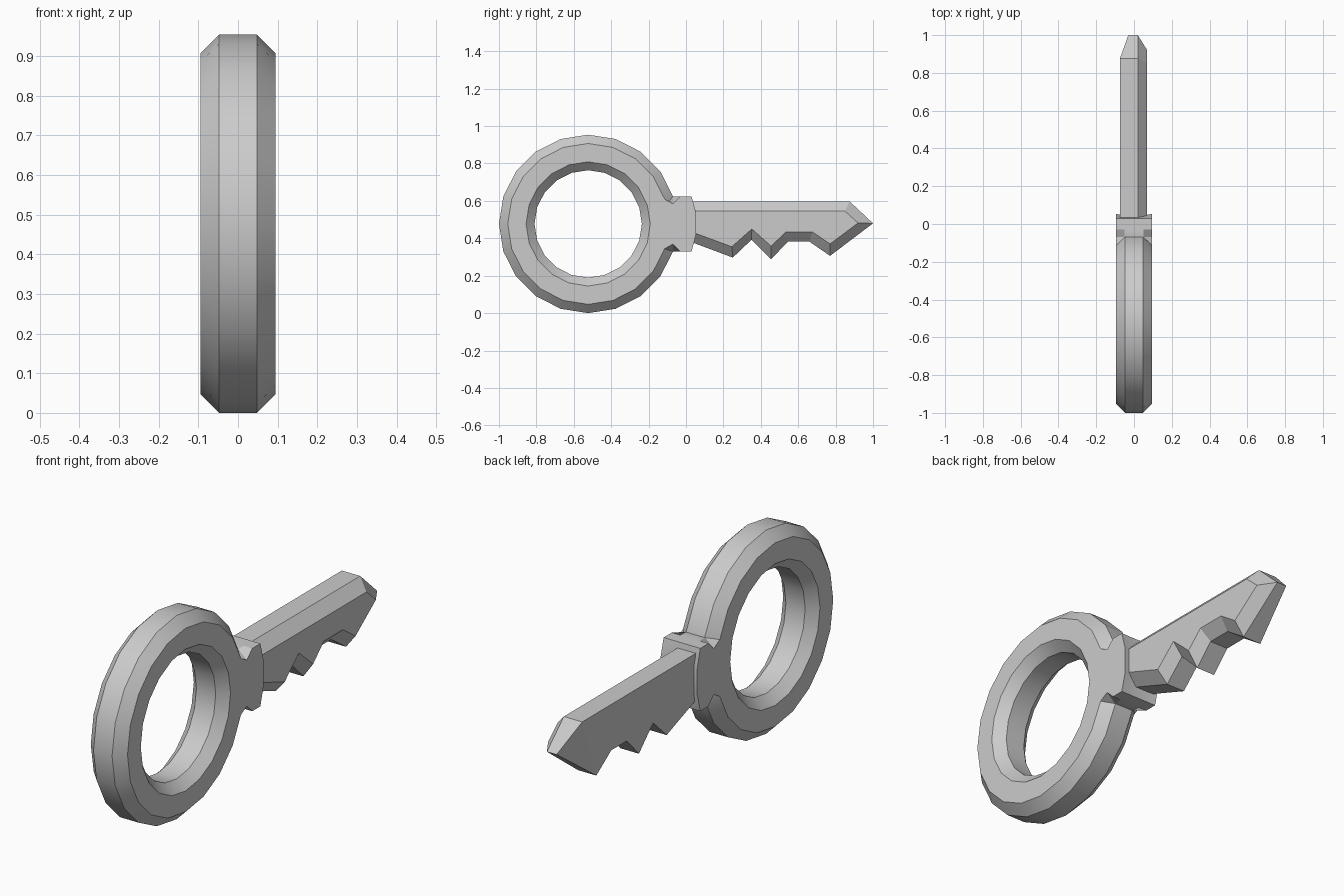
import bpy, bmesh, math

if "Cube" in bpy.data.objects:
    bpy.data.objects.remove(bpy.data.objects["Cube"])

CY, CZ = -0.523, 0.477   # centre of the ring handle


def finish(bm, name, smooth=False):
    bmesh.ops.recalc_face_normals(bm, faces=bm.faces[:])
    me = bpy.data.meshes.new(name)
    bm.to_mesh(me)
    bm.free()
    ob = bpy.data.objects.new(name, me)
    bpy.context.collection.objects.link(ob)
    if smooth:
        bpy.context.view_layer.objects.active = ob
        ob.select_set(True)
        bpy.ops.object.shade_smooth_by_angle(angle=math.radians(30))
        ob.select_set(False)
    return ob


def skin(bm, loops, closed=False):
    """Join equal-length vertex loops with quads."""
    pairs = list(zip(loops, loops[1:] + loops[:1])) if closed else list(zip(loops, loops[1:]))
    for a, b in pairs:
        n = len(a)
        for i in range(n):
            j = (i + 1) % n
            bm.faces.new((a[i], a[j], b[j], b[i]))


# Ring handle: chamfered section swept round 20 sides
section = [(0.477, -0.048), (0.477, 0.048), (0.43, 0.095), (0.332, 0.095),
           (0.287, 0.05), (0.287, -0.05), (0.332, -0.095), (0.43, -0.095)]
bm = bmesh.new()
loops = []
for k in range(20):
    t = math.radians(18 * k)
    loops.append([bm.verts.new((x, CY + r * math.cos(t), CZ + r * math.sin(t)))
                  for r, x in section])
skin(bm, loops, closed=True)
finish(bm, "ring_handle", smooth=True)

# Neck collar: half outlines (y, height above centre) mirrored in z
side = [(-0.18, 0.08), (-0.115, 0.133), (-0.07, 0.108), (-0.03, 0.147), (0.03, 0.147), (0.053, 0.06)]
core = [(-0.18, 0.08), (-0.115, 0.133), (-0.07, 0.147), (-0.03, 0.147), (0.03, 0.147), (0.045, 0.06)]
bm = bmesh.new()
loops = []
for x, half in ((-0.095, side), (-0.05, core), (0.05, core), (0.095, side)):
    outline = half + [(y, -h) for y, h in reversed(half)]
    loops.append([bm.verts.new((x, y, CZ + h)) for y, h in outline])
skin(bm, loops)
bm.faces.new(loops[0])
bm.faces.new(loops[-1])
finish(bm, "neck_collar", smooth=True)

# Toothed blade: full outline on the left, chamfered to a smaller one on the right
outer = [(1.0, 0.48), (0.875, 0.597), (0.02, 0.597), (0.02, 0.383), (0.25, 0.297), (0.35, 0.392),
         (0.455, 0.288), (0.545, 0.382), (0.66, 0.382), (0.77, 0.306)]
inner = [(0.92, 0.482), (0.85, 0.545), (0.02, 0.545), (0.02, 0.438), (0.245, 0.355), (0.352, 0.45),
         (0.455, 0.358), (0.535, 0.435), (0.675, 0.435), (0.77, 0.37)]
bm = bmesh.new()
left = [bm.verts.new((-0.03 if i == 0 else -0.075, y, z)) for i, (y, z) in enumerate(outer)]
middle = [bm.verts.new((0.02, y, z)) for y, z in outer]
right = [bm.verts.new((0.07, y, z)) for y, z in inner]
skin(bm, [left, middle, right])
bm.faces.new(left[1:])
bm.faces.new((left[0], left[1], left[-1]))
bm.faces.new(right)
finish(bm, "toothed_blade")
